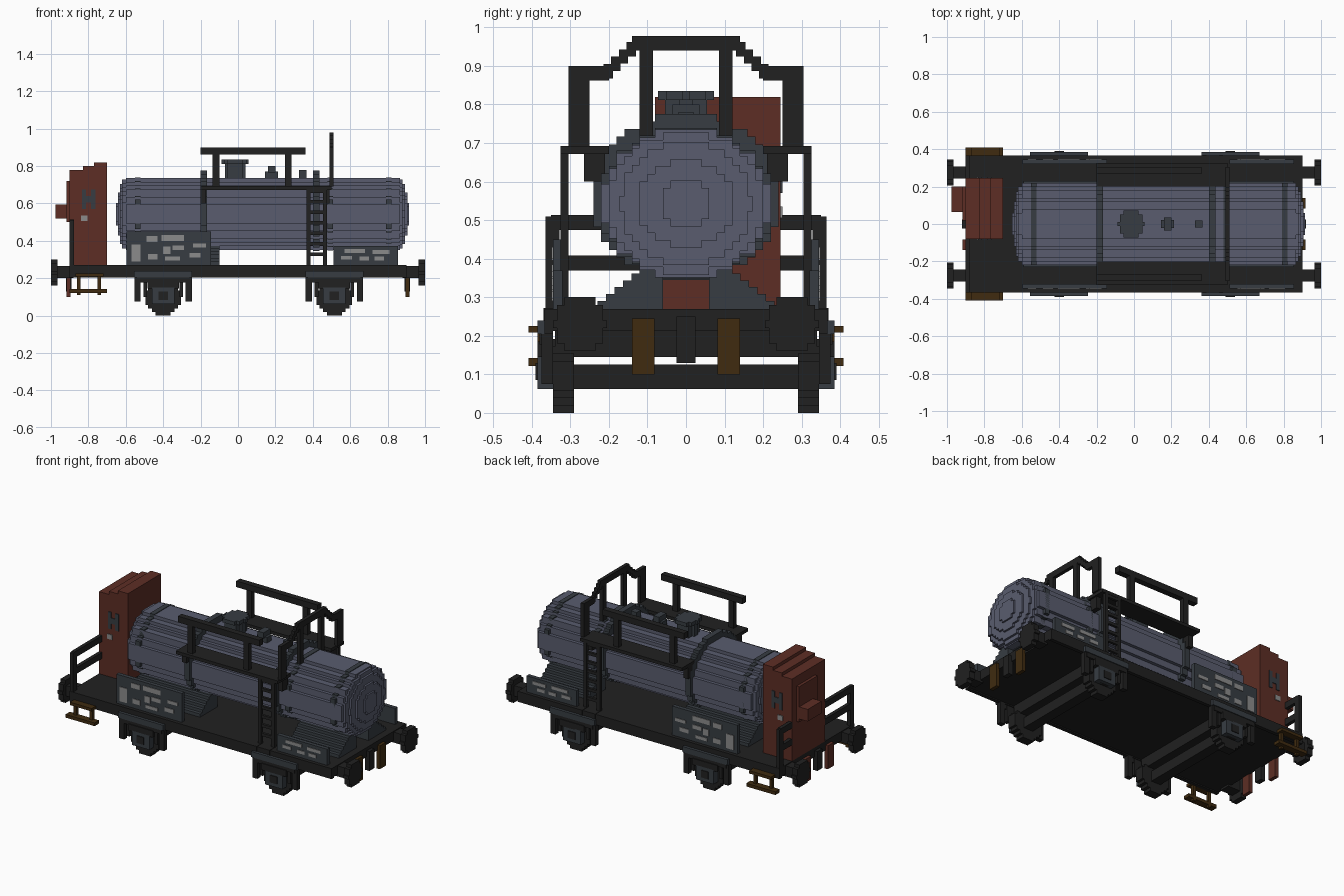
import bpy, bmesh, math

cube = bpy.data.objects.get("Cube")
if cube:
    bpy.data.objects.remove(cube, do_unlink=True)


def material(name, *rgb):
    m = bpy.data.materials.new(name)
    m.use_nodes = True
    m.diffuse_color = (*rgb, 1)
    m.node_tree.nodes["Principled BSDF"].inputs["Base Color"].default_value = (*rgb, 1)
    return m


TANK = material("tank blue grey", .1, .108, .158)
GREY = material("dark slate", .038, .046, .055)
BLACK = material("frame black", .015, .015, .015)
RED = material("rust red", .11, .027, .018)
BROWN = material("step brown", .05, .024, .005)
MARK = material("faded paint", .26, .26, .26)


def finish(name, bm, mat):
    bmesh.ops.recalc_face_normals(bm, faces=bm.faces)
    mesh = bpy.data.meshes.new(name)
    bm.to_mesh(mesh)
    bm.free()
    mesh.materials.append(mat)
    ob = bpy.data.objects.new(name, mesh)
    bpy.context.collection.objects.link(ob)
    return ob


def prism(name, pts, axis, a, b, mat):
    """Extrude a flat outline along an axis from a to b."""
    bm = bmesh.new()
    place = {"x": lambda p, t: (t, p[0], p[1]),
             "y": lambda p, t: (p[0], t, p[1]),
             "z": lambda p, t: (p[0], p[1], t)}[axis]
    lo = [bm.verts.new(place(p, a)) for p in pts]
    hi = [bm.verts.new(place(p, b)) for p in pts]
    bm.faces.new(lo)
    bm.faces.new(hi[::-1])
    for i in range(len(pts)):
        j = (i + 1) % len(pts)
        bm.faces.new((lo[i], lo[j], hi[j], hi[i]))
    return finish(name, bm, mat)


def box(name, x, y, z, mat):
    return prism(name, [(x[0], y[0]), (x[1], y[0]), (x[1], y[1]), (x[0], y[1])], "z", *z, mat)


def both(name, x, y, z, mat):
    """A box on the back (+y) side and its twin on the front."""
    box(name + "_back", x, y, z, mat)
    box(name + "_front", x, (-y[1], -y[0]), z, mat)


def stepped(cu, cv, hu, hv, step=.02):
    """Outline of a circle made of square steps."""
    n = max(2, round(2 * hv / step))
    right = []
    for i in range(n):
        v0, v1 = -hv + 2 * hv * i / n, -hv + 2 * hv * (i + 1) / n
        mid = (v0 + v1) / 2
        w = max(step, round(hu * math.sqrt(1 - (mid / hv) ** 2) / step) * step)
        w = min(w, hu)
        if right and abs(right[-1][0] - w) < 1e-6:
            right[-1] = (w, v1)
        else:
            right += [(w, v0), (w, v1)]
    left = [(-u, v) for u, v in reversed(right)]
    return [(cu + u, cv + v) for u, v in right + left]


# Tank with stepped end caps
ZC = .543
prism("tank_body", stepped(0, ZC, .22, .192), "x", -.6, .865, TANK)
for r, left, right in ((.185, -.62, .88), (.16, -.632, .893), (.115, -.642, .905), (.06, -.652, .915)):
    prism("tank_cap", stepped(0, ZC, r * 1.08, r), "x", left, right, TANK)

# Tank bands
for x in (-.55, .478, .79):
    prism("tank_strap", stepped(0, ZC, .225, .196), "x", x, x + .03, GREY)
for x in (-.2, .4):
    prism("tank_ring", stepped(0, .56, .245, .215), "x", x, x + .035, GREY)

# Saddles beneath the tank, stair-stepped on the outer side
for s in (-1, 1):
    pts = [(.06, .27), (.23, .27)]
    for i in range(5):
        y = .23 - i * .022
        pts += [(y, .29 + i * .018), (y - .022, .29 + i * .018)]
    pts += [(.12, .42), (.06, .42)]
    for a, b in ((-.59, -.1), (.51, .855)):
        prism("tank_saddle", [(s * u, v) for u, v in pts], "x", a, b, GREY)

# Hatch and valves on the tank top
prism("hatch_neck", stepped(-.015, 0, .055, .055), "z", .7, .815, GREY)
prism("hatch_lid", stepped(-.015, 0, .072, .072), "z", .812, .835, GREY)
box("valve_body", (.145, .215), (-.022, .022), (.72, .77), GREY)
box("valve_cap", (.16, .2), (-.035, .035), (.765, .8), GREY)
box("vent", (.325, .365), (-.02, .02), (.72, .78), GREY)

# Deck and underframe
box("deck", (-.9, .9), (-.365, .365), (.212, .27), BLACK)
both("sole_bar", (-.9, .9), (.345, .367), (.205, .27), BLACK)

# Buffers
for s in (-1, 1):
    for y in (-.275, .275):
        box("buffer_shaft", sorted((s * .88, s * .97)), (y - .033, y + .033), (.2, .265), BLACK)
        prism("buffer_head", stepped(y, .23, .07, .07), "x", s * .965, s, BLACK)
    # Coupling and hanging hoses
    box("coupling", sorted((s * .89, s * .92)), (-.024, .024), (.13, .25), BLACK)
    both("hose", sorted((s * .895, s * .918)), (.082, .14), (.1, .245), BROWN if s > 0 else RED)

# Wheelsets with springs and axle boxes
for x in (-.4, .515):
    box("axle", (x - .032, x + .032), (-.365, .365), (.062, .125), BLACK)
    box("cross_beam", (x - .06, x + .06), (-.34, .34), (.145, .215), BLACK)
    for s in (-1, 1):
        prism("wheel", stepped(x, .096, .095, .096), "y", s * .29, s * .345, BLACK)
    both("axle_box", (x - .06, x + .06), (.34, .385), (.062, .15), GREY)
    both("axle_cover", (x - .025, x + .025), (.384, .39), (.085, .13), BLACK)
    both("leaf_spring", (x - .14, x + .14), (.35, .38), (.178, .205), BLACK)
    both("spring_pack", (x - .085, x + .085), (.35, .385), (.145, .185), BLACK)
    both("spring_mount", (x - .155, x + .155), (.35, .385), (.205, .24), GREY)
    for d in (-.137, .137):
        both("spring_hanger", (x + d - .017, x + d + .017), (.345, .375), (.075, .205), BLACK)
        both("axle_guard", (x + d * .7 - .01, x + d * .7 + .01), (.345, .37), (.1, .2), BLACK)

# Side panels with worn paint patches
PANELS = (((-.595, -.145), .45), ((.51, .855), .37))
for x, top in PANELS:
    both("side_panel", x, (.32, .345), (.27, top), GREY)
PATCHES = ((-.57, -.52, .29, .38), (-.49, -.43, .395, .425), (-.41, -.29, .4, .43),
           (-.48, -.43, .3, .33), (-.4, -.36, .33, .37), (-.35, -.29, .35, .375),
           (-.39, -.31, .295, .315), (-.24, -.17, .365, .385), (-.26, -.2, .31, .335),
           (.55, .61, .3, .32), (.57, .68, .335, .355), (.65, .7, .295, .315),
           (.72, .81, .33, .35), (.73, .78, .295, .315))
for x0, x1, z0, z1 in PATCHES:
    both("paint_patch", (x0, x1), (.344, .349), (z0, z1), MARK)

# Walkways, brackets and hand rails
both("walkway", (-.2, .5), (.2, .325), (.672, .692), BLACK)
for x in (-.2, .46):
    both("walkway_bracket", (x, x + .03), (.21, .265), (.6, .68), BLACK)
both("hand_rail", (-.2, .36), (.268, .305), (.862, .9), BLACK)
for x in (-.135, .25):
    both("rail_post", (x, x + .036), (.275, .305), (.69, .87), BLACK)

# Ladders
for x in (.365, .455):
    both("ladder_rail", (x, x + .022), (.305, .325), (.23, .69), BLACK)
    both("ladder_foot", (x, x + .022), (.305, .37), (.23, .272), BLACK)
for i in range(7):
    z = .32 + i * .056
    both("ladder_rung", (.37, .47), (.307, .323), (z, z + .018), BLACK)

# Arched rail across the tank
AX = (.488, .51)
box("arch_top", AX, (-.14, .14), (.94, .978), BLACK)
both("arch_inner_post", AX, (.085, .12), (.72, .95), BLACK)
both("arch_outer_post", AX, (.25, .305), (.69, .9), BLACK)
both("arch_shoulder", AX, (.2, .305), (.862, .9), BLACK)
for i in range(4):
    y = .13 + i * .02
    both("arch_step", AX, (y, y + .024), (.925 - i * .019, .962 - i * .019), BLACK)

# Brakeman cabin with stepped roof
CY = (-.08, .245)
for x0, x1, top in ((-.9, -.83, .78), (-.83, -.77, .8), (-.77, -.7, .82)):
    box("cabin", (x0, x1), CY, (.27, top), RED)
box("cabin_door", (-.918, -.9), (.02, .2), (.5, .72), RED)
box("cabin_lamp_box", (-.977, -.9), (.065, .2), (.52, .595), RED)
for y0, y1 in ((-.085, -.08), (.245, .25)):
    for x in (-.835, -.785):
        box("cabin_mark", (x, x + .022), (y0, y1), (.57, .675), GREY)
    box("cabin_mark_bar", (-.82, -.78), (y0, y1), (.605, .64), GREY)
    box("cabin_mark_pale", (-.84, -.805), (y0, y1), (.505, .535), MARK)

# End railings beside the cabin
RX = (-.9, -.878)
both("end_post", RX, (.328, .365), (.27, .51), BLACK)
for z in (.37, .475):
    box("end_rail_back", RX, (.24, .35), (z, z + .038), BLACK)
    box("end_rail_front", RX, (-.35, -.08), (z, z + .038), BLACK)

# Foot steps under the cabin end
both("upper_step", (-.87, -.72), (.36, .408), (.208, .226), BROWN)
both("lower_step", (-.9, -.7), (.365, .408), (.122, .142), BROWN)
for x in (-.86, -.75):
    both("step_hanger", (x, x + .018), (.365, .385), (.11, .22), BROWN)
